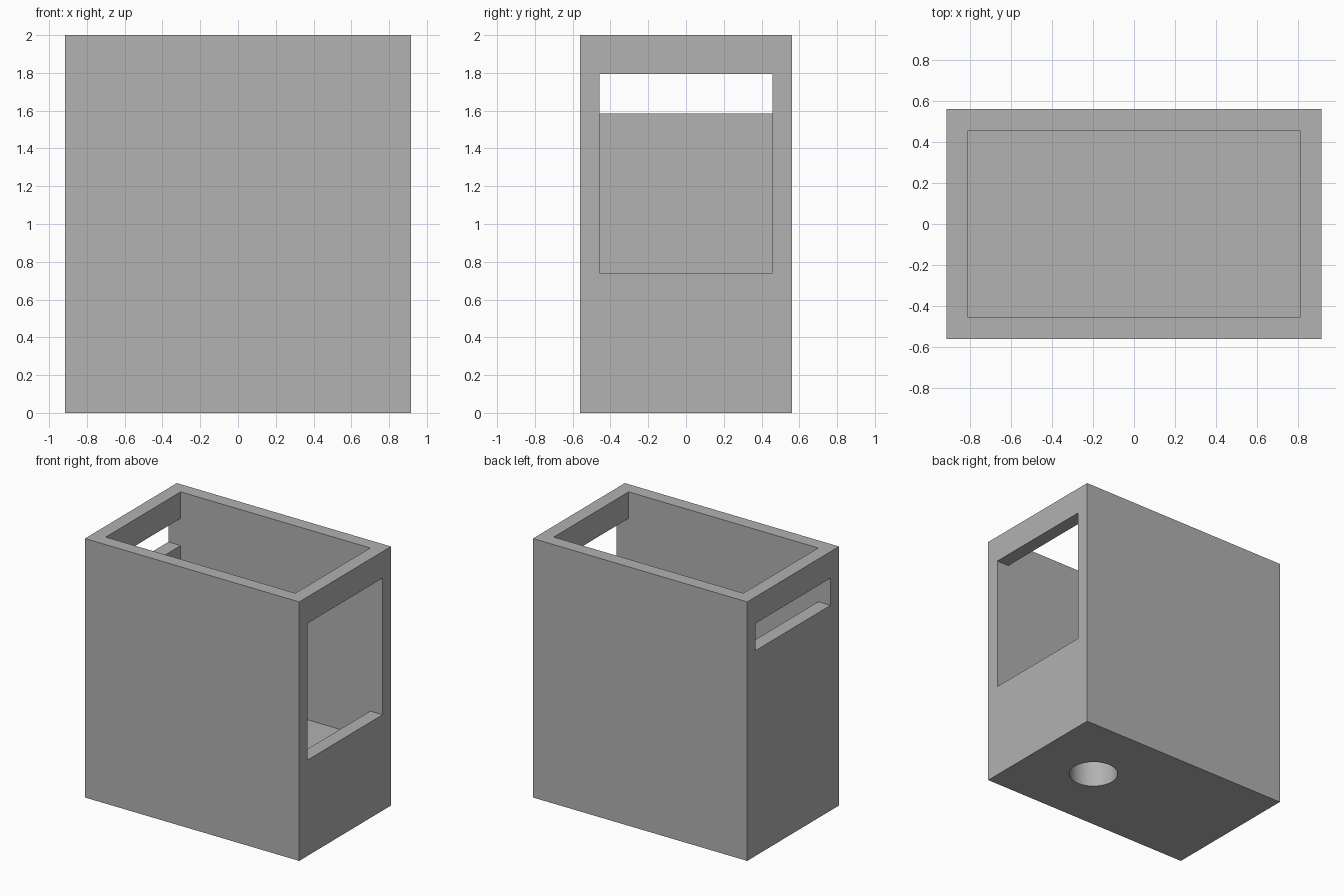
import bpy
import bmesh
from mathutils import Matrix, Vector

if "Cube" in bpy.data.objects:
    bpy.data.objects.remove(bpy.data.objects["Cube"], do_unlink=True)

WIDTH, DEPTH, HEIGHT = 1.83, 1.12, 2.0
IN_X, IN_Y = 0.81, 0.457        # half sizes of the cavity
FLOOR, SILL, SLOT, LINTEL = 0.53, 0.74, 1.585, 1.795
OUT = 1.2                       # cutter overshoot past the walls

grey = bpy.data.materials.new("plain grey")
grey.use_nodes = True
colour = (0.445, 0.445, 0.445, 1)
grey.diffuse_color = colour
grey.node_tree.nodes["Principled BSDF"].inputs["Base Color"].default_value = colour


def make_object(name, bm):
    bmesh.ops.recalc_face_normals(bm, faces=bm.faces)
    mesh = bpy.data.meshes.new(name)
    bm.to_mesh(mesh)
    bm.free()
    mesh.materials.append(grey)
    obj = bpy.data.objects.new(name, mesh)
    bpy.context.collection.objects.link(obj)
    return obj


def cut(target, cutter):
    cutter.hide_render = True
    mod = target.modifiers.new(cutter.name, 'BOOLEAN')
    mod.operation = 'DIFFERENCE'
    mod.solver = 'EXACT'
    mod.object = cutter
    bpy.context.view_layer.objects.active = target
    bpy.ops.object.modifier_apply(modifier=mod.name)
    bpy.data.objects.remove(cutter, do_unlink=True)


# Solid outer block
bm = bmesh.new()
bmesh.ops.create_cube(bm, size=1, matrix=Matrix.Translation((0, 0, HEIGHT / 2))
                      @ Matrix.Diagonal((WIDTH, DEPTH, HEIGHT, 1)))
housing = make_object("housing", bm)

# Open-topped cavity with a tall window on the left and a slot on the right
profile = [(-IN_X, FLOOR), (IN_X, FLOOR), (IN_X, SILL), (OUT, SILL),
           (OUT, LINTEL), (IN_X, LINTEL), (IN_X, HEIGHT + 0.2),
           (-IN_X, HEIGHT + 0.2), (-IN_X, LINTEL), (-OUT, LINTEL),
           (-OUT, SLOT), (-IN_X, SLOT)]
bm = bmesh.new()
face = bm.faces.new([bm.verts.new((x, -IN_Y, z)) for x, z in profile])
extruded = bmesh.ops.extrude_face_region(bm, geom=[face], use_keep_orig=True)
moved = [v for v in extruded["geom"] if isinstance(v, bmesh.types.BMVert)]
bmesh.ops.translate(bm, verts=moved, vec=Vector((0, 2 * IN_Y, 0)))
cut(housing, make_object("cavity_cutter", bm))

# Blind round socket in the underside
bm = bmesh.new()
bmesh.ops.create_cone(bm, cap_ends=True, segments=64, radius1=0.175, radius2=0.175,
                      depth=0.84, matrix=Matrix.Translation((0.385, 0, 0)))
cut(housing, make_object("socket_cutter", bm))

# Smooth the socket wall, keep every corner sharp
bpy.ops.object.select_all(action='DESELECT')
housing.select_set(True)
bpy.context.view_layer.objects.active = housing
bpy.ops.object.shade_smooth_by_angle()
